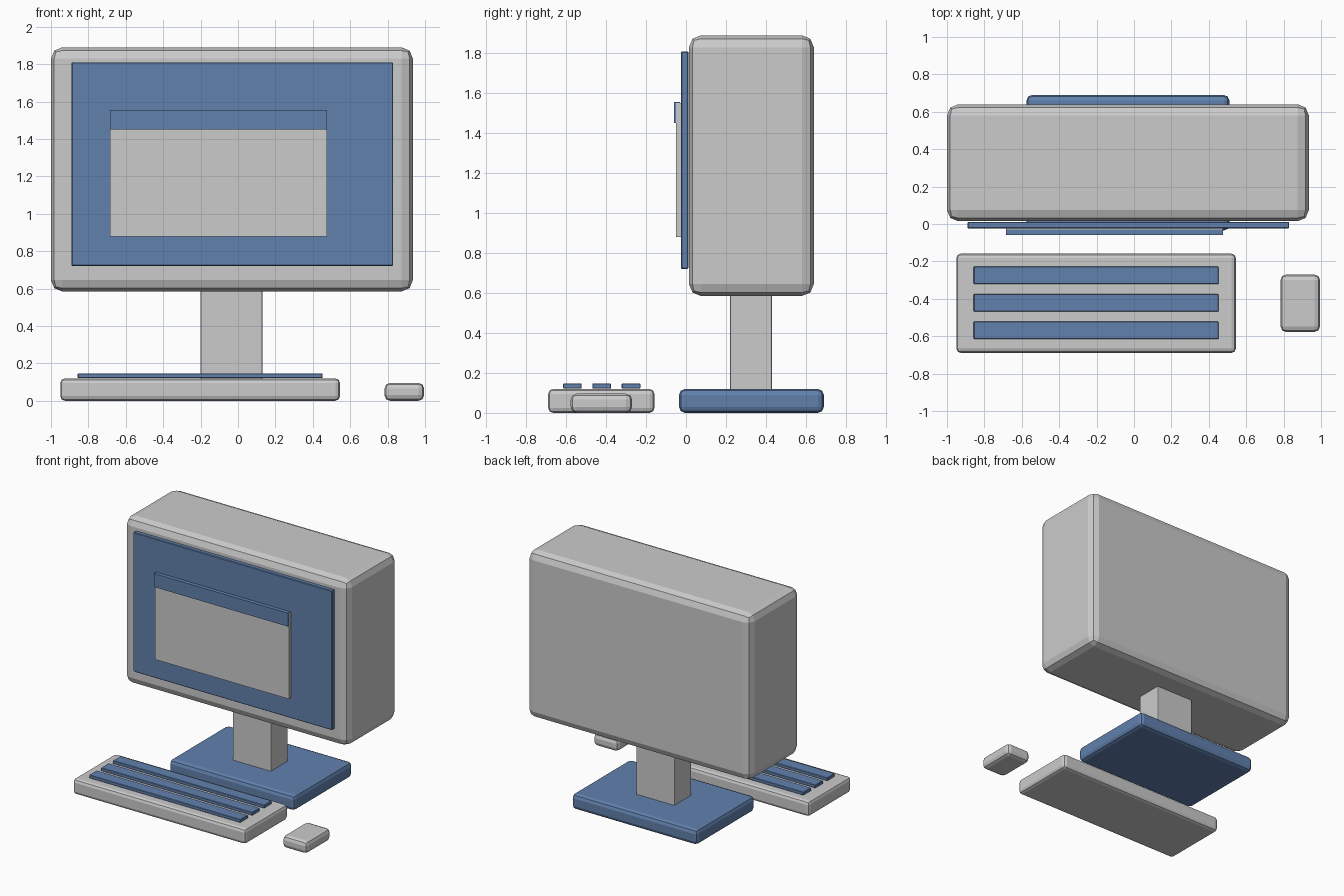
import bpy
import bmesh

if "Cube" in bpy.data.objects:
    bpy.data.objects.remove(bpy.data.objects["Cube"])


def material(name, color):
    mat = bpy.data.materials.new(name)
    mat.diffuse_color = color
    mat.use_nodes = True
    mat.node_tree.nodes["Principled BSDF"].inputs["Base Color"].default_value = mat.diffuse_color
    return mat


BLUE = material("blue", (0.12, 0.22, 0.42, 1))


def box(name, x, y, z, bevel=0.0, segments=2, mat=None):
    """Bevelled box given as (min, max) ranges on each axis."""
    mesh = bpy.data.meshes.new(name)
    bm = bmesh.new()
    bmesh.ops.create_cube(bm, size=1)
    for v in bm.verts:
        for i, (lo, hi) in enumerate((x, y, z)):
            v.co[i] = lo if v.co[i] < 0 else hi
    if bevel:
        bmesh.ops.bevel(bm, geom=bm.edges[:], offset=bevel, segments=segments,
                        profile=0.5, affect='EDGES')
    bm.to_mesh(mesh)
    bm.free()
    obj = bpy.data.objects.new(name, mesh)
    bpy.context.collection.objects.link(obj)
    if mat:
        mesh.materials.append(mat)
    return obj


# Monitor: housing, screen and a window shown on the screen
box("monitor_housing", (-1.0, 0.935), (0.015, 0.64), (0.585, 1.89), 0.06)
box("screen", (-0.89, 0.83), (-0.025, 0.012), (0.72, 1.81), 0.005, 1, BLUE)
box("window_panel", (-0.685, 0.475), (-0.05, -0.02), (0.88, 1.55))
box("window_title_bar", (-0.685, 0.475), (-0.06, -0.03), (1.45, 1.555), mat=BLUE)

# Stand
box("stand_neck", (-0.2, 0.13), (0.22, 0.43), (0.08, 0.62), 0.006)
box("stand_base", (-0.575, 0.51), (-0.035, 0.69), (0.0, 0.12), 0.03, 2, BLUE)

# Keyboard with three rows of keys
box("keyboard_body", (-0.95, 0.545), (-0.69, -0.158), (0.0, 0.12), 0.025)
for i in range(3):
    y = -0.275 - 0.147 * i
    box(f"key_row_{i + 1}", (-0.857, 0.452), (y - 0.047, y + 0.047),
        (0.122, 0.147), 0.003, 1, BLUE)

# Mouse
box("mouse", (0.783, 0.995), (-0.577, -0.27), (0.0, 0.096), 0.03)
